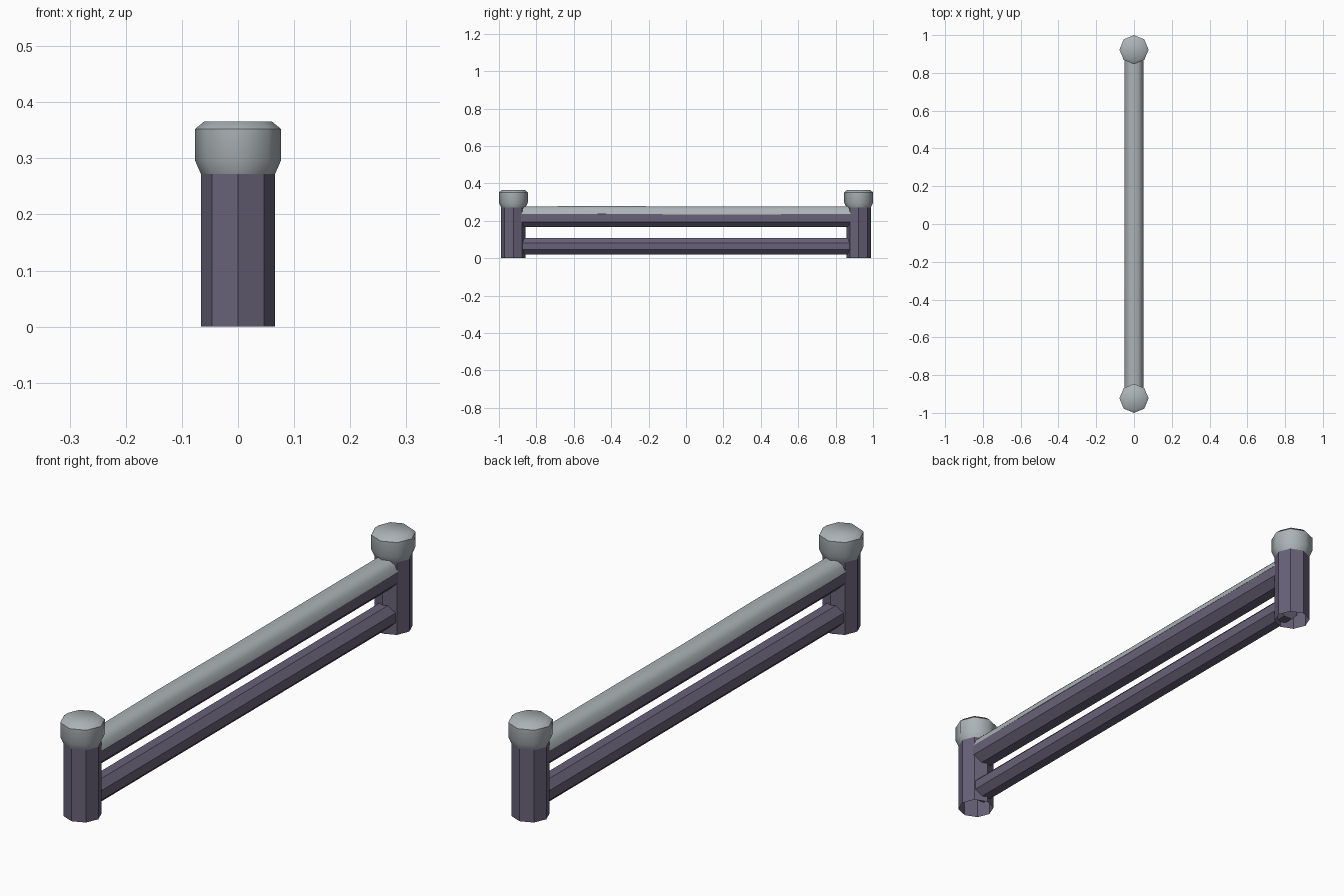
import bpy, bmesh, math

if "Cube" in bpy.data.objects:
    bpy.data.objects.remove(bpy.data.objects["Cube"])


def material(name, rgb):
    m = bpy.data.materials.new(name)
    m.diffuse_color = (*rgb, 1)
    m.use_nodes = True
    m.node_tree.nodes["Principled BSDF"].inputs["Base Color"].default_value = m.diffuse_color
    return m


WOOD = material("dark purple wood", (0.135, 0.120, 0.185))
SNOW = material("pale grey cover", (0.41, 0.45, 0.47))


def loft(name, rings, mat, close_start=True, close_end=True, smooth=None):
    """Skin a list of equal-length closed rings into one mesh object."""
    bm = bmesh.new()
    loops = [[bm.verts.new(p) for p in ring] for ring in rings]
    n = len(loops[0])
    for a, b in zip(loops, loops[1:]):
        for i in range(n):
            j = (i + 1) % n
            bm.faces.new((a[i], a[j], b[j], b[i]))
    if close_start:
        bm.faces.new(loops[0][::-1])
    if close_end:
        bm.faces.new(loops[-1])
    bmesh.ops.recalc_face_normals(bm, faces=bm.faces)
    mesh = bpy.data.meshes.new(name)
    bm.to_mesh(mesh)
    bm.free()
    mesh.materials.append(mat)
    ob = bpy.data.objects.new(name, mesh)
    bpy.context.collection.objects.link(ob)
    if smooth:
        bpy.context.view_layer.objects.active = ob
        ob.select_set(True)
        bpy.ops.object.shade_smooth_by_angle(angle=math.radians(smooth))
        ob.select_set(False)
    return ob


def octagon(r, turn=0.0):
    return [(r * math.cos(math.pi / 4 * i + turn), r * math.sin(math.pi / 4 * i + turn))
            for i in range(8)]


def upright(name, profile, y, mat, **kw):
    rings = [[(px, y + py, z) for px, py in octagon(r)] for r, z in profile]
    return loft(name, rings, mat, **kw)


def rail(name, apothem, z):
    section = octagon(apothem / math.cos(math.pi / 8), math.pi / 8)
    loft(name, [[(px, y, z + pz) for px, pz in section] for y in (-0.9, 0.9)], WOOD)


# Posts (open underneath) with their rounded caps
for side, y in (("front", -0.923), ("back", 0.923)):
    upright(side + "_post", [(0.066, 0), (0.066, 0.29)], y, WOOD, close_start=False)
    upright(side + "_post_cap",
            [(0.066, 0.272), (0.077, 0.297), (0.077, 0.352), (0.06, 0.366)],
            y, SNOW, smooth=46)

# Rails
rail("lower_rail", 0.043, 0.064)
rail("upper_rail", 0.049, 0.215)

# Cover lying on the upper rail, a little uneven along its length
half = [(0.049, 0.234), (0.041, 0.259), (0.023, 0.276)]
section = half + [(-x, z) for x, z in reversed(half)]
stations = [(-0.9, 1.0, 0.0), (-0.45, 0.99, 0.004), (0.0, 1.03, 0.0),
            (0.45, 1.02, 0.001), (0.9, 1.0, 0.002)]
loft("rail_cover", [[(x * w, y, z + dz) for x, z in section] for y, w, dz in stations],
     SNOW, smooth=60)
